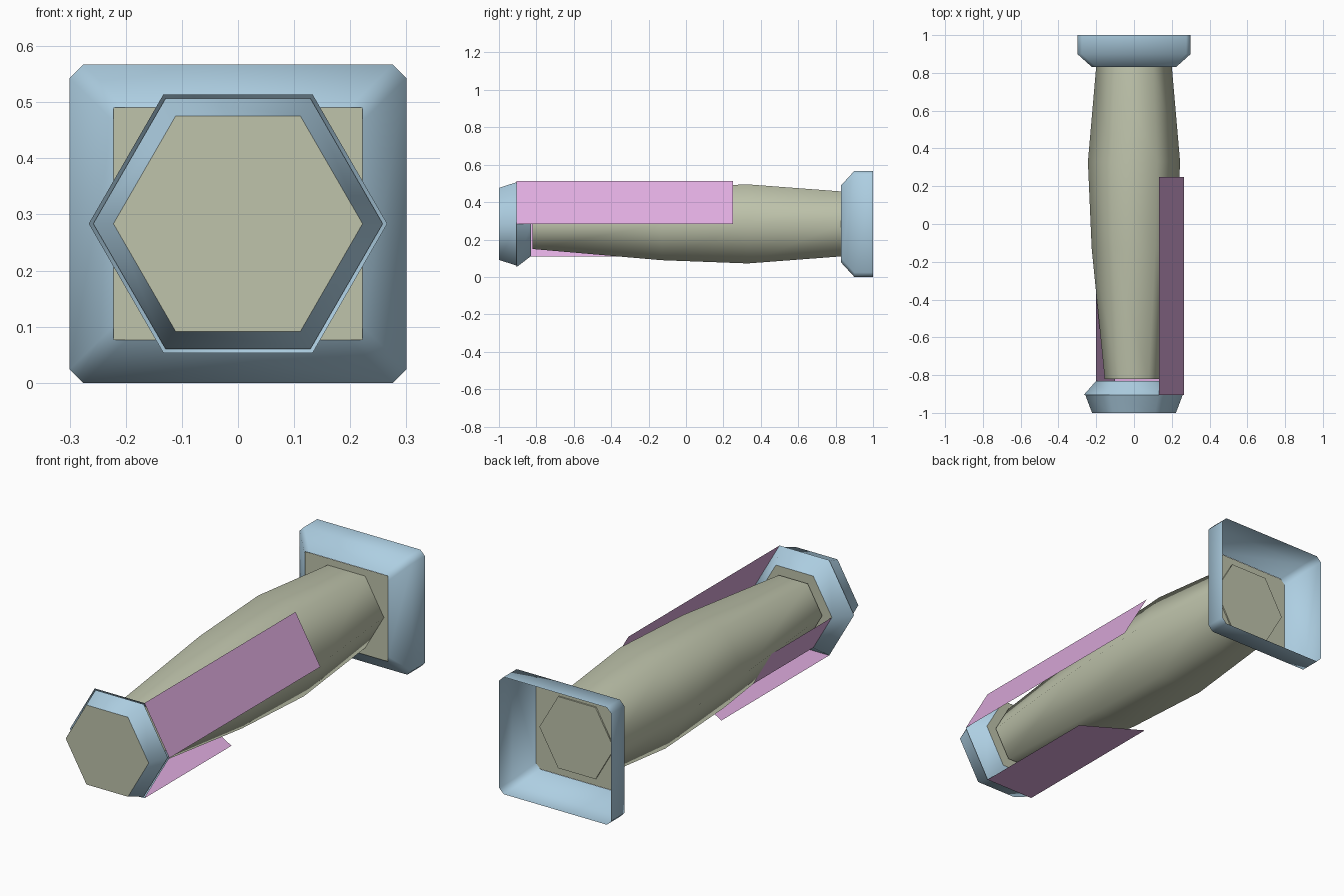
import bpy
from math import cos, sin, pi

cube = bpy.data.objects.get("Cube")
if cube:
    bpy.data.objects.remove(cube, do_unlink=True)

ZC = 0.2835  # height of the long axis


def material(name, rgb):
    m = bpy.data.materials.new(name)
    m.use_nodes = True
    m.diffuse_color = (*rgb, 1)
    m.node_tree.nodes["Principled BSDF"].inputs["Base Color"].default_value = (*rgb, 1)
    return m


tan = material("tan", (0.52, 0.55, 0.41))
blue = material("light blue", (0.42, 0.62, 0.76))
pink = material("pink", (0.73, 0.41, 0.73))


def build(name, verts, faces, mat, smooth=False):
    mesh = bpy.data.meshes.new(name)
    mesh.from_pydata(verts, [], faces)
    mesh.materials.append(mat)
    for p in mesh.polygons:
        p.use_smooth = smooth
    ob = bpy.data.objects.new(name, mesh)
    bpy.context.collection.objects.link(ob)
    return ob


def hexagon(r, y):
    return [(r * cos(i * pi / 3), y, ZC + r * sin(i * pi / 3)) for i in range(6)]


def chamfered(w, h, y, c=0.024):
    """Rectangle ring with cut corners, counter-clockwise from the front."""
    pts = [(w, h - c), (w - c, h), (c - w, h), (-w, h - c)]
    pts += [(-x, -z) for x, z in pts]
    return [(x, y, ZC + z) for x, z in pts]


def loft(name, rings, mat):
    """Open tube through rings listed from front to back."""
    n = len(rings[0])
    faces = [(k * n + i, (k + 1) * n + i, (k + 1) * n + (i + 1) % n, k * n + (i + 1) % n)
             for k in range(len(rings) - 1) for i in range(n)]
    return build(name, [v for r in rings for v in r], faces, mat, True)


def plate(name, ring, mat):
    return build(name, ring, [tuple(range(len(ring)))], mat)


# Grip with swollen middle
grip = [(0.155, -0.82), (0.224, -0.13), (0.244, 0.33), (0.2, 0.835)]
loft("grip", [hexagon(r, y) for r, y in grip], tan)
plate("grip_back_face", hexagon(0.2, 0.835)[::-1], tan)

# Six-sided front cap
loft("cap_front_bevel", [hexagon(0.222, -1), hexagon(0.258, -0.905)], blue)
loft("cap_back_bevel", [hexagon(0.266, -0.905), hexagon(0.2, -0.83)], blue)
plate("cap_front_face", hexagon(0.222, -1), tan)
plate("cap_back_face", hexagon(0.2, -0.83)[::-1], tan)

# Rectangular rear flange, open at the back
loft("flange", [chamfered(0.222, 0.207, 0.83), chamfered(0.3, 0.2835, 0.9),
                chamfered(0.3, 0.2835, 1)], blue)
plate("flange_plate", [(x, 0.829, ZC + z) for x, z in
                       [(0.222, 0.207), (-0.222, 0.207), (-0.222, -0.207), (0.222, -0.207)]], tan)


# Thin fins running back from three sides of the cap
def fin(name, r, side, start, end_a, end_b):
    a, b = hexagon(r, start)[side], hexagon(r, start)[(side + 1) % 6]
    build(name, [a, (a[0], end_a, a[2]), (b[0], end_b, b[2]), b], [(0, 1, 2, 3)], pink)


fin("upper_fin", 0.266, 0, -0.905, 0.25, 0.25)
fin("bottom_fin", 0.266, 4, -0.905, -0.08, -0.24)
fin("lower_fin", 0.2, 3, -0.83, -0.2, -0.2)
